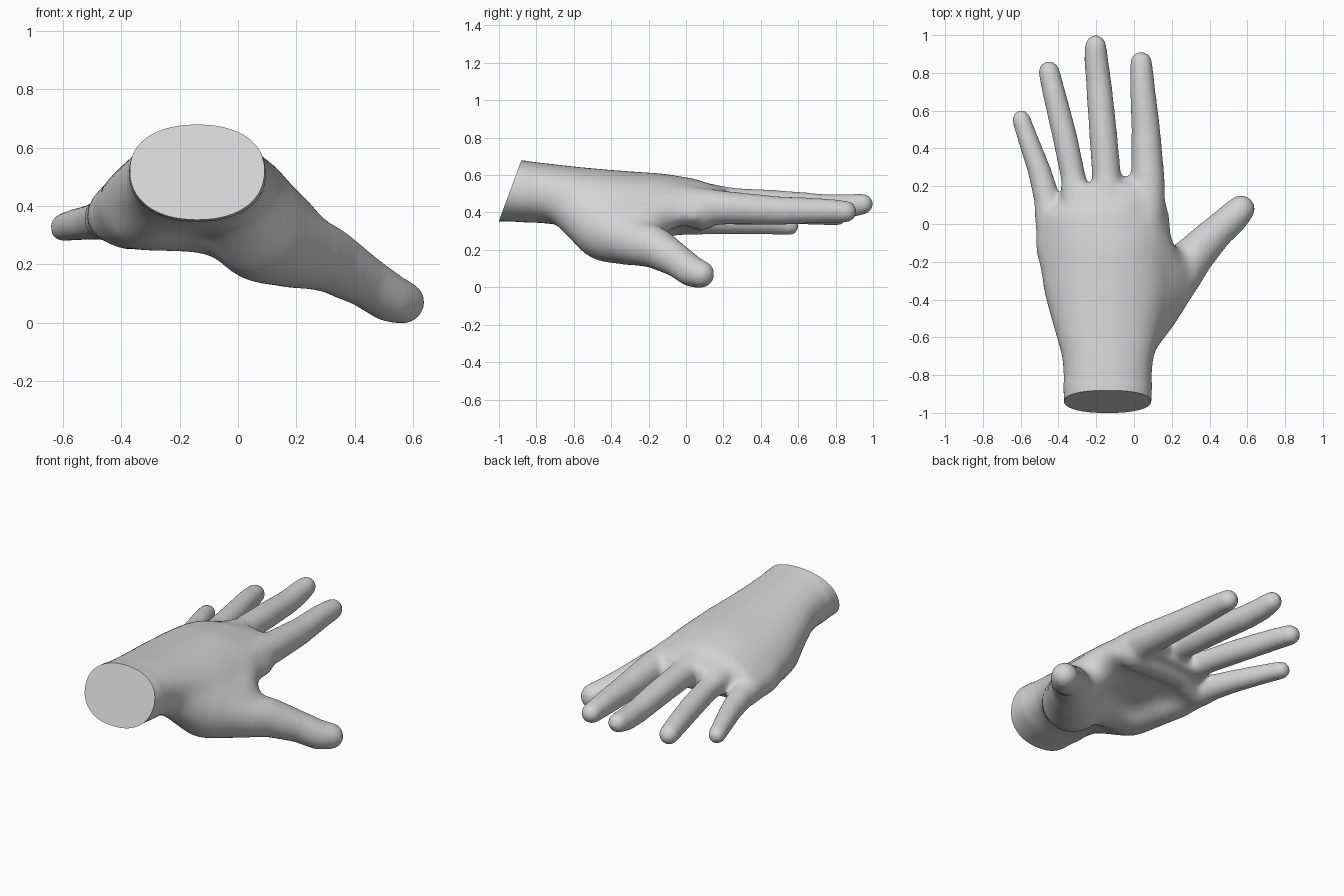
import bpy, bmesh, math
from mathutils import Vector

if "Cube" in bpy.data.objects:
    bpy.data.objects.remove(bpy.data.objects["Cube"])

skin = bpy.data.materials.new("light grey")
skin.diffuse_color = (0.66, 0.66, 0.66, 1)
skin.use_nodes = True
skin.node_tree.nodes["Principled BSDF"].inputs["Base Color"].default_value = skin.diffuse_color

bm = bmesh.new()


def spow(v, e):
    return math.copysign(abs(v) ** e, v)


def loft(sections, n=32):
    """Rings along y: (y, centre x, centre z, half width, half height, arch, tilt)."""
    rings = []
    for y, cx, cz, rx, rz, arch, tilt in sections:
        ring = []
        for i in range(n):
            a = 2 * math.pi * i / n
            u, w = spow(math.cos(a), 0.9), spow(math.sin(a), 0.9)
            ring.append(bm.verts.new((cx + rx * u, y, cz + rz * w - arch * u * u + tilt * u)))
        rings.append(ring)
    for a, b in zip(rings, rings[1:]):
        for i in range(n):
            j = (i + 1) % n
            bm.faces.new((a[i], a[j], b[j], b[i]))
    bm.faces.new(rings[0])
    bm.faces.new(rings[-1])


def capsule(p, q):
    """Tapered capsule between two (x, y, z, radius) points."""
    part = bmesh.new()
    for x, y, z, r in (p, q):
        new = bmesh.ops.create_icosphere(part, subdivisions=3, radius=r + 0.005)["verts"]
        bmesh.ops.translate(part, verts=new, vec=(x, y, z))
    res = bmesh.ops.convex_hull(part, input=part.verts[:])
    inside = [g for g in res["geom_interior"] if isinstance(g, bmesh.types.BMVert)]
    bmesh.ops.delete(part, geom=inside, context="VERTS")
    me = bpy.data.meshes.new("capsule")
    part.to_mesh(me)
    part.free()
    bm.from_mesh(me)
    bpy.data.meshes.remove(me)


def chain(points):
    for p, q in zip(points, points[1:]):
        capsule(p, q)


# Wrist and palm
loft([
    (-1.20, -0.140, 0.530, 0.232, 0.178, 0.00, 0.00),
    (-0.95, -0.140, 0.520, 0.232, 0.168, 0.00, 0.00),
    (-0.72, -0.138, 0.500, 0.242, 0.162, 0.00, 0.00),
    (-0.55, -0.140, 0.478, 0.290, 0.165, 0.03, 0.00),
    (-0.35, -0.145, 0.466, 0.340, 0.160, 0.06, 0.01),
    (-0.10, -0.155, 0.467, 0.362, 0.142, 0.09, 0.02),
    (0.05, -0.167, 0.458, 0.357, 0.122, 0.09, 0.02),
    (0.11, -0.125, 0.452, 0.285, 0.108, 0.05, 0.01),
    (0.21, -0.110, 0.442, 0.260, 0.085, 0.04, 0.00),
])
# Index, middle, ring and little fingers
chain([(0.05, -0.10, 0.44, 0.11), (0.075, 0.22, 0.425, 0.085), (0.063, 0.50, 0.41, 0.072),
       (0.045, 0.72, 0.41, 0.063), (0.038, 0.855, 0.405, 0.055)])
chain([(-0.13, -0.05, 0.48, 0.10), (-0.145, 0.25, 0.455, 0.073), (-0.165, 0.50, 0.445, 0.070),
       (-0.187, 0.75, 0.430, 0.064), (-0.20, 0.87, 0.435, 0.060), (-0.203, 0.945, 0.445, 0.053)])
chain([(-0.28, -0.05, 0.44, 0.10), (-0.322, 0.25, 0.415, 0.062), (-0.368, 0.47, 0.405, 0.062),
       (-0.425, 0.70, 0.395, 0.057), (-0.450, 0.807, 0.385, 0.053)])
chain([(-0.42, -0.15, 0.37, 0.10), (-0.457, 0.12, 0.355, 0.067), (-0.50, 0.28, 0.345, 0.058),
       (-0.565, 0.46, 0.335, 0.050), (-0.597, 0.555, 0.326, 0.046)])
# Web between index and middle finger
chain([(-0.03, 0.10, 0.43, 0.08), (-0.03, 0.185, 0.43, 0.065)])
# Thumb
chain([(0.00, -0.62, 0.43, 0.12), (0.08, -0.43, 0.305, 0.170), (0.205, -0.29, 0.25, 0.135),
       (0.31, -0.17, 0.215, 0.108), (0.43, -0.05, 0.145, 0.085), (0.52, 0.03, 0.085, 0.080),
       (0.567, 0.08, 0.070, 0.070)])
# Web joining thumb and palm
chain([(0.09, -0.10, 0.42, 0.10), (0.16, -0.25, 0.33, 0.12), (0.07, -0.45, 0.37, 0.14)])
# Heel of the palm, hollow of the palm and ridge below the fingers
chain([(-0.25, -0.62, 0.43, 0.10), (-0.33, -0.42, 0.365, 0.115), (-0.38, -0.15, 0.36, 0.11)])
chain([(-0.30, -0.40, 0.36, 0.115), (-0.12, -0.40, 0.365, 0.125), (0.08, -0.38, 0.33, 0.14)])
chain([(-0.42, 0.01, 0.37, 0.09), (-0.25, 0.08, 0.40, 0.085), (0.07, 0.08, 0.41, 0.10)])

bmesh.ops.recalc_face_normals(bm, faces=bm.faces[:])
mesh = bpy.data.meshes.new("hand")
bm.to_mesh(mesh)
bm.free()
hand = bpy.data.objects.new("hand", mesh)
bpy.context.collection.objects.link(hand)
bpy.context.view_layer.objects.active = hand
hand.select_set(True)

# Fuse all parts into one skin and soften the joins
fuse = hand.modifiers.new("fuse", "REMESH")
fuse.mode = "VOXEL"
fuse.voxel_size = 0.013
soft = hand.modifiers.new("soften", "SMOOTH")
soft.factor = 0.5
soft.iterations = 20
for m in ("fuse", "soften"):
    bpy.ops.object.modifier_apply(modifier=m)

bm = bmesh.new()
bm.from_mesh(hand.data)
# Extra softening over the palm and the thumb root
for k in range(50):
    reach = 0.06 - 0.002 * k
    palm = [v for v in bm.verts if -0.85 < v.co.y < reach and v.co.x < reach + 0.28]
    bmesh.ops.smooth_vert(bm, verts=palm, factor=0.5,
                          use_axis_x=True, use_axis_y=True, use_axis_z=True)

# Slanted flat cut at the wrist
bmesh.ops.bisect_plane(bm, geom=bm.verts[:] + bm.edges[:] + bm.faces[:],
                       plane_co=Vector((0, -1.0, 0.355)),
                       plane_no=Vector((0, -0.325, 0.12)), clear_outer=True)
rim = [e for e in bm.edges if e.is_boundary]
bmesh.ops.holes_fill(bm, edges=rim, sides=0)
bmesh.ops.recalc_face_normals(bm, faces=bm.faces[:])
bm.to_mesh(hand.data)
bm.free()

hand.data.materials.clear()
hand.data.materials.append(skin)
bpy.ops.object.shade_smooth_by_angle(angle=math.radians(40))
